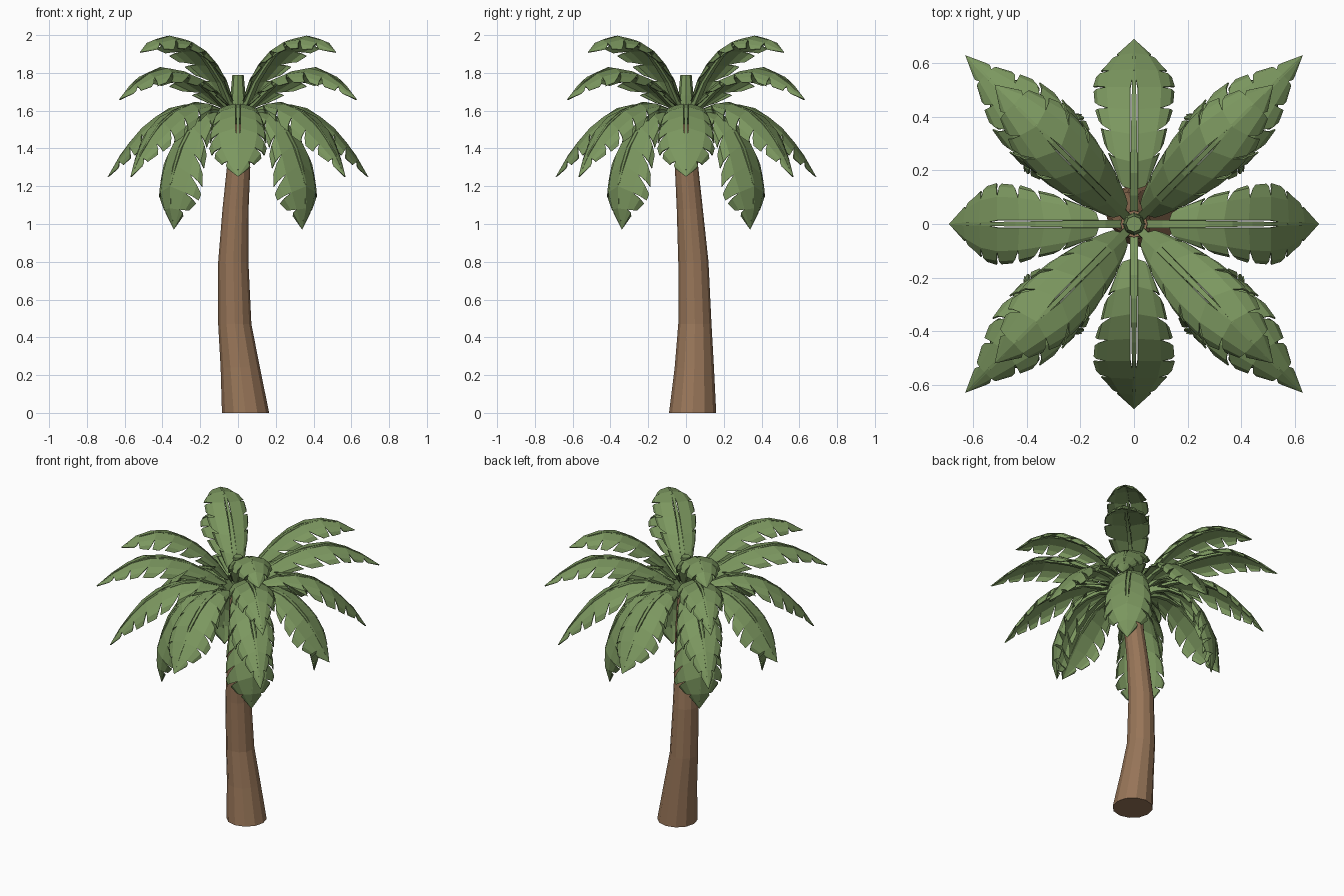
import bpy, bmesh, math
from mathutils import Vector

if "Cube" in bpy.data.objects:
    bpy.data.objects.remove(bpy.data.objects["Cube"])


def material(name, rgb):
    m = bpy.data.materials.new(name)
    m.diffuse_color = (*rgb, 1)
    m.use_nodes = True
    m.node_tree.nodes["Principled BSDF"].inputs["Base Color"].default_value = m.diffuse_color
    return m


GREEN = material("leaf green", (0.20, 0.31, 0.115))
BROWN = material("bark brown", (0.31, 0.178, 0.098))


def to_mesh(bm, name, mat):
    bmesh.ops.recalc_face_normals(bm, faces=bm.faces)
    me = bpy.data.meshes.new(name)
    bm.to_mesh(me)
    bm.free()
    me.materials.append(mat)
    return me


def add_object(name, me):
    ob = bpy.data.objects.new(name, me)
    bpy.context.collection.objects.link(ob)
    return ob


def tube(name, rings, sides, mat):
    """Lofted tube through (z, x, y, radius) rings with capped ends."""
    bm = bmesh.new()
    loops = [[bm.verts.new((x + r * math.cos(math.tau * i / sides),
                            y + r * math.sin(math.tau * i / sides), z))
              for i in range(sides)] for z, x, y, r in rings]
    for a, b in zip(loops, loops[1:]):
        for i in range(sides):
            j = (i + 1) % sides
            bm.faces.new((a[i], a[j], b[j], b[i]))
    bm.faces.new(loops[0])
    bm.faces.new(loops[-1])
    return add_object(name, to_mesh(bm, name, mat))


def lerp_table(table, t):
    for (t0, v0), (t1, v1) in zip(table, table[1:]):
        if t <= t1:
            return v0 + (v1 - v0) * (t - t0) / (t1 - t0)
    return table[-1][1]


# half-width envelopes along the leaf
BROAD = [(0, .03), (0.16, 0.06), (0.3, 0.11), (0.5, 0.145), (0.72, 0.155), (0.86, 0.10), (1, 0)]
POINTED = [(0, .03), (0.1, 0.06), (0.25, 0.11), (0.42, 0.145), (0.58, 0.13),
           (0.75, 0.09), (0.9, 0.04), (1, 0)]
ROUND = [(0, .03), (0.1, 0.06), (0.25, 0.10), (0.42, 0.13), (0.65, 0.125), (0.85, 0.085), (1, 0)]


def leaf_mesh(name, path, width, droop, sweep, start, n=7):
    """Arched leaf along +x: a midrib with notched blade halves."""
    pts = [Vector((r, 0, z)) for r, z in path]
    dist = [0]
    for a, b in zip(pts, pts[1:]):
        dist.append(dist[-1] + (b - a).length)
    table = [(d / dist[-1], p) for d, p in zip(dist, pts)]

    def frame(t):
        p = lerp_table(table, t)
        tan = (lerp_table(table, min(1, t + 0.07)) - lerp_table(table, max(0, t - 0.07))).normalized()
        return p, tan, Vector((-tan.z, 0, tan.x))

    def blade(t, f, side):
        # f = 0 at the midrib, 1 at the outer edge
        p, tan, nor = frame(t)
        w = lerp_table(width, t)
        gap = 0.014 * (1 - f) if t < 0.65 else 0
        return (p + Vector((0, side * (w * math.sin(f * math.pi / 2 * 0.95) + gap), 0))
                - nor * (droop * w * f ** 1.6) + tan * (sweep * w * f * min(1, 3 * (1 - t))))

    bm = bmesh.new()

    def face(*cos):
        bm.faces.new([bm.verts.new(c) for c in cos])

    # blade halves: joined near the rib, split into fingers outside
    step = (1 - start) / n
    for side in (-1, 1):
        for i in range(n):
            a, b = start + i * step, start + (i + 1) * step
            face(blade(a, 0, side), blade(b, 0, side), blade(b, .45, side), blade(a, .45, side))
            cut, mid = a + step * 0.36, a + step * 0.18
            face(blade(a, .45, side), blade(b, .45, side), blade(b, .75, side), blade(mid, .75, side))
            face(blade(mid, .75, side), blade(b, .75, side), blade(b, 1, side), blade(cut, 1, side))
    bmesh.ops.remove_doubles(bm, verts=bm.verts, dist=0.0005)
    bmesh.ops.recalc_face_normals(bm, faces=bm.faces)
    bmesh.ops.solidify(bm, geom=list(bm.faces), thickness=0.006)
    # midrib: tapered square bar
    loops = []
    for k in range(10):
        t = 0.95 * k / 9
        p, tan, nor = frame(t)
        h = 0.016 * (1 - t) + 0.004
        loops.append([bm.verts.new(p + Vector((0, y * h * 0.8, 0)) + nor * z * h)
                      for y, z in ((-1, -1.4), (1, -1.4), (1, 0), (-1, 0))])
    for a, b in zip(loops, loops[1:]):
        for i in range(4):
            j = (i + 1) % 4
            bm.faces.new((a[i], a[j], b[j], b[i]))
    bm.faces.new(loops[0])
    bm.faces.new(loops[-1])
    return to_mesh(bm, name, GREEN)


# trunk: bent and tapering
tube("trunk", [(0, .04, .035, .125), (.24, .012, .044, .104), (.47, -.017, .047, .088),
               (.8, -.025, .039, .08), (1.08, -.013, .020, .069), (1.3, .003, .003, .062),
               (1.58, 0, 0, .05)], 12, BROWN)

# crown core
tube("crown_core", [(1.5, 0, 0, .045), (1.68, 0, 0, .04), (1.79, 0, 0, .03)], 8, GREEN)

# five tiers of four leaves: path (radius, height), width, droop, sweep, blade start, first angle
TIERS = {
    "side_leaf": ([(.03, 1.55), (.14, 1.62), (.25, 1.64), (.38, 1.61), (.5, 1.52),
                   (.61, 1.39), (.69, 1.25)], BROAD, 0.45, 0.3, .14, 0),
    "hanging_leaf": ([(.03, 1.54), (.14, 1.6), (.24, 1.59), (.35, 1.52), (.45, 1.38),
                      (.51, 1.2), (.51, 1.08), (.48, .97)], BROAD, 0.6, 0.6, .14, 45),
    "drooping_leaf": ([(.03, 1.56), (.15, 1.62), (.3, 1.65), (.46, 1.61), (.6, 1.52),
                       (.72, 1.39), (.805, 1.25)], POINTED, 0.6, 0.6, .1, 45),
    "middle_leaf": ([(.03, 1.58), (.14, 1.67), (.28, 1.76), (.42, 1.81), (.58, 1.83),
                     (.73, 1.78), (.89, 1.66)], POINTED, 0.6, 0.6, .06, 45),
    "top_leaf": ([(.03, 1.6), (.14, 1.78), (.26, 1.90), (.38, 1.97), (.5, 2.0),
                  (.63, 1.975), (.735, 1.91)], ROUND, 0.6, 0.5, .06, 45),
}
for name, (path, width, droop, sweep, start, angle) in TIERS.items():
    me = leaf_mesh(name, path, width, droop, sweep, start)
    for k in range(4):
        ob = add_object(f"{name}_{k + 1}", me)
        ob.rotation_euler.z = math.radians(angle + 90 * k)
